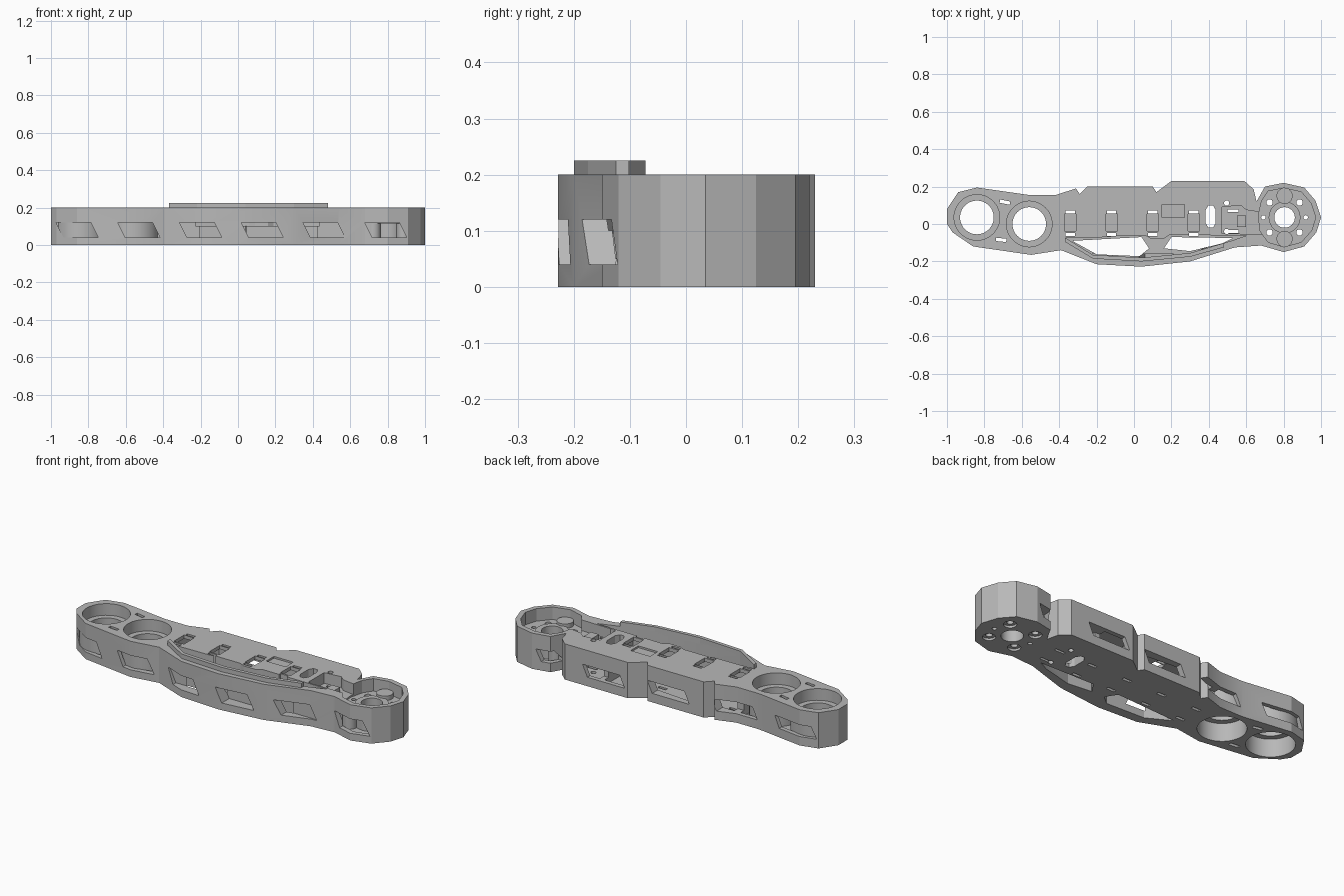
import bpy, bmesh, math
from mathutils import Matrix

if "Cube" in bpy.data.objects:
    bpy.data.objects.remove(bpy.data.objects["Cube"])

grey = bpy.data.materials.new("light_grey")
grey.diffuse_color = (0.48, 0.48, 0.48, 1)
grey.use_nodes = True
grey.node_tree.nodes["Principled BSDF"].inputs["Base Color"].default_value = grey.diffuse_color


def make(name, bm):
    bmesh.ops.recalc_face_normals(bm, faces=bm.faces)
    me = bpy.data.meshes.new(name)
    bm.to_mesh(me)
    bm.free()
    me.materials.append(grey)
    ob = bpy.data.objects.new(name, me)
    bpy.context.collection.objects.link(ob)
    return ob


def prism(pts, z0, z1, name="helper"):
    bm = bmesh.new()
    f = bm.faces.new([bm.verts.new((x, y, z0)) for x, y in pts])
    r = bmesh.ops.extrude_face_region(bm, geom=[f])
    vs = [v for v in r["geom"] if isinstance(v, bmesh.types.BMVert)]
    bmesh.ops.translate(bm, verts=vs, vec=(0, 0, z1 - z0))
    return make(name, bm)


def box(x, y, w, d, z0, z1, ang=0):
    c, s = math.cos(ang), math.sin(ang)
    pts = [(-w / 2, -d / 2), (w / 2, -d / 2), (w / 2, d / 2), (-w / 2, d / 2)]
    return prism([(x + a * c - b * s, y + a * s + b * c) for a, b in pts], z0, z1)


def disc(x, y, r, z0, z1, n=32):
    return prism([(x + r * math.cos(2 * math.pi * i / n), y + r * math.sin(2 * math.pi * i / n))
                  for i in range(n)], z0, z1)


def window(x, w, shear, y0, y1, z0=0.04, z1=0.12):
    # slanted window running along y
    h = w / 2
    s = shear / 2
    bm = bmesh.new()
    prof = [(x - h + s, z0), (x + h + s, z0), (x + h - s, z1), (x - h - s, z1)]
    f = bm.faces.new([bm.verts.new((a, y0, b)) for a, b in prof])
    r = bmesh.ops.extrude_face_region(bm, geom=[f])
    vs = [v for v in r["geom"] if isinstance(v, bmesh.types.BMVert)]
    bmesh.ops.translate(bm, verts=vs, vec=(0, y1 - y0, 0))
    return make("helper", bm)


def combine(ob, tool, op="DIFFERENCE"):
    m = ob.modifiers.new("cut", "BOOLEAN")
    m.operation, m.solver, m.object = op, "EXACT", tool
    bpy.context.view_layer.objects.active = ob
    bpy.ops.object.modifier_apply(modifier=m.name)
    bpy.data.objects.remove(tool, do_unlink=True)


# Outer case
cup = [(.70, .20), (.80, .22), (.91, .195), (.97, .125), (1, .035), (.975, -.045),
       (.91, -.12), (.80, -.15)]
outline = [(-1, 0), (-1, .08), (-.94, .17), (-.84, .195), (-.56, .155), (-.42, .155), (-.31, .19),
           (-.29, .16), (-.25, .2), (.10, .2), (.12, .17), (.2, .23), (.59, .23), (.64, .185),
           (.655, .12)] + cup + [(.68, -.115), (.54, -.125), (.3, -.2), (.04, -.228), (-.2, -.215),
           (-.39, -.14), (-.55, -.165), (-.86, -.12), (-.97, -.045)]
case = prism(outline, 0, .2, "case")


def cut(tool):
    combine(case, tool)


def add(tool):
    combine(case, tool, "UNION")


# Inner cavities
cup_in = [(.81 + (x - .81) * .85, .035 + (y - .035) * .85)
          for x, y in cup + [(.70, -.12), (.65, -.05), (.64, .05), (.66, .14)]]
cut(prism([(-.972, .07), (-.92, .15), (-.84, .17), (-.56, .13), (-.43, .13), (-.43, -.11),
           (-.55, -.14), (-.86, -.095), (-.95, -.03), (-.975, .005)], .02, .18))
cut(prism([(-.39, .13), (-.27, .132), (-.24, .175), (.12, .145), (.21, .205), (.36, .205),
           (.36, -.045), (-.39, -.045)], .02, .18))
cut(prism([(.39, .205), (.58, .205), (.61, .17), (.62, -.05), (.39, -.05)], .02, .115))
cut(prism(cup_in, .02, .115))

# Slanted windows along the front and back
for x, y in ((-.86, -.035), (-.53, -.10), (-.2, -.16), (.13, -.16), (.46, -.115), (.79, -.085)):
    cut(window(x, .185, .04, -.4, y))
for x, y, w in ((.72, .14, .09), (.35, .17, .23), (-.03, .13, .23), (-.42, .10, .23), (-.8, .12, .23)):
    cut(window(x, w, -.03, y, .4, .05, .115))

# Round sleeves at the left with a ledge half way down
for x, y in ((-.84, .035), (-.56, 0)):
    add(disc(x, y, .138, .01, .19, 48))
    cut(disc(x, y, .122, .135, .3, 48))
    cut(disc(x, y, .122, -.1, .10, 48))
    cut(disc(x, y, .09, .05, .16, 48))
cut(box(-.69, .117, .055, .018, -.1, .3, -.2))
cut(box(-.71, -.085, .055, .018, -.1, .3, -.1))

# Open cup at the right with hub, bosses and screw holes
cut(prism(cup_in, .13, .3))
hx, hy = .805, .035
add(disc(hx, hy, .085, .01, .142))
for sx, sy in ((1, 1), (1, -1), (-1, 1), (-1, -1)):
    x, y = hx + sx * .08, hy + sy * .08
    add(disc(x, y, .038, .0105, .125, 20))
    cut(disc(x, y, .033, -.1, .012, 20))
    cut(disc(x, y, .017, -.1, .3, 16))
for a in (math.pi / 2, -math.pi / 2):
    add(disc(hx, hy + .115 * math.sin(a), .043, .12, .155, 24))
for s in (-1, 1):
    cut(disc(hx + s * .113, hy, .012, -.1, .3, 12))
cut(disc(hx, hy, .055, -.1, .3))

# Long trough behind the front wall, with two openings through the floor
cut(prism([(-.37, -.075), (-.22, -.165), (.04, -.18), (.3, -.155), (.52, -.09), (.6, -.062),
           (.19, -.058), (.16, -.078), (.09, -.078), (.06, -.062), (-.1, -.062), (-.13, -.07)],
          .1, .3))
cut(prism([(-.33, -.09), (-.2, -.162), (.03, -.172), (.08, -.13), (.04, -.07)], -.1, .15))
cut(prism([(.2, -.07), (.53, -.075), (.47, -.104), (.3, -.145), (.16, -.13)], -.1, .15))

# Deck slots, with narrow slits below
for x in (-.34, -.12, .10, .32):
    cut(box(x, .008, .062, .09, .1, .3))
    for y in (.065, -.055):
        cut(box(x, y, .05, .016, -.1, .3))

# Shallow tray, stepped connector recess and rounded slot
cut(box(.21, .07, .12, .068, .19, .3))
cut(prism([(.47, -.05), (.70, -.055), (.70, .06), (.60, .075), (.57, .10), (.47, .09)], .14, .3))
cut(prism([(.41 + a, .04 + b) for a, b in ((-.027, -.035), (-.012, -.06), (.012, -.06), (.027, -.035),
          (.027, .035), (.012, .06), (-.012, .06), (-.027, .035))], -.1, .3))
for x, y in ((.53, .07), (.53, -.04)):
    cut(box(x, y, .06, .014, -.1, .3))
for x, y in ((.495, .112), (.495, -.04)):
    cut(disc(x, y, .014, -.1, .3, 12))

# Raised lip on the front wall
lip = prism([(-.37, -.095), (-.22, -.185), (.04, -.2), (.3, -.175), (.48, -.125),
             (.48, -.102), (.3, -.155), (.04, -.18), (-.22, -.165), (-.37, -.072)], .19, .225, "front_lip")

# Connector block in the recess
block = box(.575, .015, .05, .06, .13, .17)
block.name = "connector_block"

bpy.ops.object.select_all(action="DESELECT")
case.select_set(True)
bpy.context.view_layer.objects.active = case
bpy.ops.object.shade_smooth_by_angle(angle=math.radians(19))
